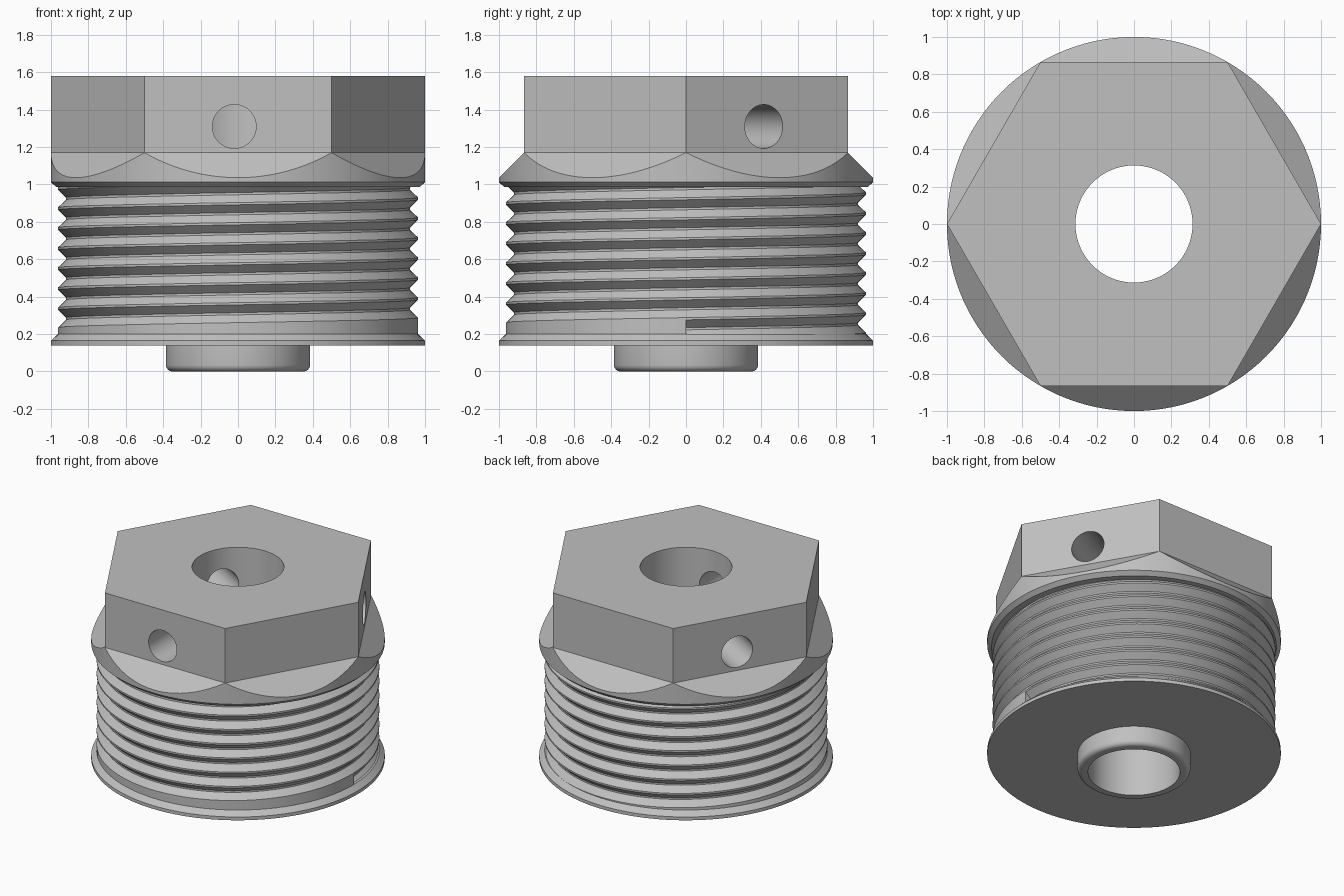
import bpy, bmesh
from math import sin, cos, pi, tau, radians, sqrt
from mathutils import Matrix, Vector

if "Cube" in bpy.data.objects:
    bpy.data.objects.remove(bpy.data.objects["Cube"], do_unlink=True)

SEG = 120
BORE = 0.313
APOTHEM = sqrt(3) / 2
NECK_LOW, NECK_HIGH = 0.2, 0.985

steel = bpy.data.materials.new("grey_steel")
steel.use_nodes = True
GREY = (0.53, 0.53, 0.53, 1)
steel.diffuse_color = GREY
steel.node_tree.nodes["Principled BSDF"].inputs["Base Color"].default_value = GREY


def finish(bm, name):
    """Turn a bmesh into a named steel object."""
    mesh = bpy.data.meshes.new(name)
    bm.to_mesh(mesh)
    bm.free()
    mesh.materials.append(steel)
    obj = bpy.data.objects.new(name, mesh)
    bpy.context.collection.objects.link(obj)
    return obj


def select_only(obj):
    bpy.ops.object.select_all(action="DESELECT")
    obj.select_set(True)
    bpy.context.view_layer.objects.active = obj


def smooth(obj):
    select_only(obj)
    bpy.ops.object.shade_smooth_by_angle(angle=radians(28))


def loft(profile_at, closed):
    """Sweep a (radius, height) profile, which may vary with angle, round z."""
    bm = bmesh.new()
    columns = []
    for i in range(SEG + 1):
        a = tau * i / SEG
        columns.append([bm.verts.new((r * cos(a), r * sin(a), z))
                        for r, z in profile_at(a)])
    count = len(columns[0])
    for left, right in zip(columns, columns[1:]):
        for j in range(count if closed else count - 1):
            k = (j + 1) % count
            bm.faces.new((left[j], right[j], right[k], left[k]))
    bmesh.ops.remove_doubles(bm, verts=bm.verts, dist=1e-5)
    if closed:
        bmesh.ops.recalc_face_normals(bm, faces=bm.faces)
    return bm


# Hex head: prism whose 45 degree skirts run out to a round collar
def head_profile(a):
    off = (a % (pi / 3)) - pi / 6
    hexagon = APOTHEM / cos(off)
    skirt = 1.17 - (cos(off) - APOTHEM)
    return [(BORE, NECK_HIGH), (0.97, NECK_HIGH), (1, 1.012), (1, skirt),
            (hexagon, 1.17), (hexagon, 1.58), (BORE, 1.58)]


head = finish(loft(head_profile, True), "hex_head")

# Three cross holes, slightly off centre, from alternate flats into the bore
bm = bmesh.new()
for angle in (-90, 30, 150):
    place = (Matrix.Rotation(radians(angle), 4, "Z")
             @ Matrix.Translation(Vector((0.7, -0.02, 1.31)))
             @ Matrix.Rotation(pi / 2, 4, "Y"))
    bmesh.ops.create_cone(bm, cap_ends=True, segments=48, radius1=0.117,
                          radius2=0.117, depth=1.0, matrix=place)
drill = finish(bm, "hole_cutter")
drill.hide_render = True
cut = head.modifiers.new("holes", "BOOLEAN")
cut.operation = "DIFFERENCE"
cut.solver = "EXACT"
cut.object = drill
select_only(head)
bpy.ops.object.modifier_apply(modifier=cut.name)
bpy.data.objects.remove(drill, do_unlink=True)
smooth(head)

# Core: bore wall, rounded spigot and bottom flange
FILLET = 0.035
core_profile = [(BORE, NECK_HIGH), (BORE, 0)]
for i in range(7):
    t = pi / 2 * i / 6
    core_profile.append((0.35 + FILLET * sin(t), FILLET * (1 - cos(t))))
core_profile += [(0.385, 0.14), (1, 0.14), (1, 0.165), (0.963, NECK_LOW),
                 (0.88, NECK_LOW), (0.88, NECK_HIGH)]
smooth(finish(loft(lambda a: core_profile, True), "flange_and_spigot"))

# Thread: right-handed helix, clipped between flange and head
PITCH, CREST, ROOT, FLAT = 0.107, 0.963, 0.92, 0.006
START = 0.175


def thread_radius(z, line):
    if z <= line:
        return CREST
    d = (z - line) % PITCH
    d = min(d, PITCH - d)
    depth = (d - FLAT) / (PITCH / 2 - 2 * FLAT)
    return CREST - (CREST - ROOT) * min(1, max(0, depth))


def thread_profile(a):
    line = START + PITCH * a / tau
    heights = [NECK_LOW]
    for turn in range(9):
        for step in (-FLAT, FLAT, PITCH / 2 - FLAT, PITCH / 2 + FLAT):
            heights.append(line + turn * PITCH + step)
    heights.append(NECK_HIGH)
    heights = [min(NECK_HIGH, max(NECK_LOW, z)) for z in heights]
    return [(thread_radius(z, line), z) for z in heights]


bm = loft(thread_profile, False)
# Blunt end wall where the groove starts
groove = [(CREST, NECK_LOW), (thread_radius(NECK_LOW, START), NECK_LOW)]
groove += [(r, z) for r, z in thread_profile(0)
           if NECK_LOW < z < START + PITCH]
bm.faces.new([bm.verts.new((r, 0, z)) for r, z in groove])
smooth(finish(bm, "thread"))
